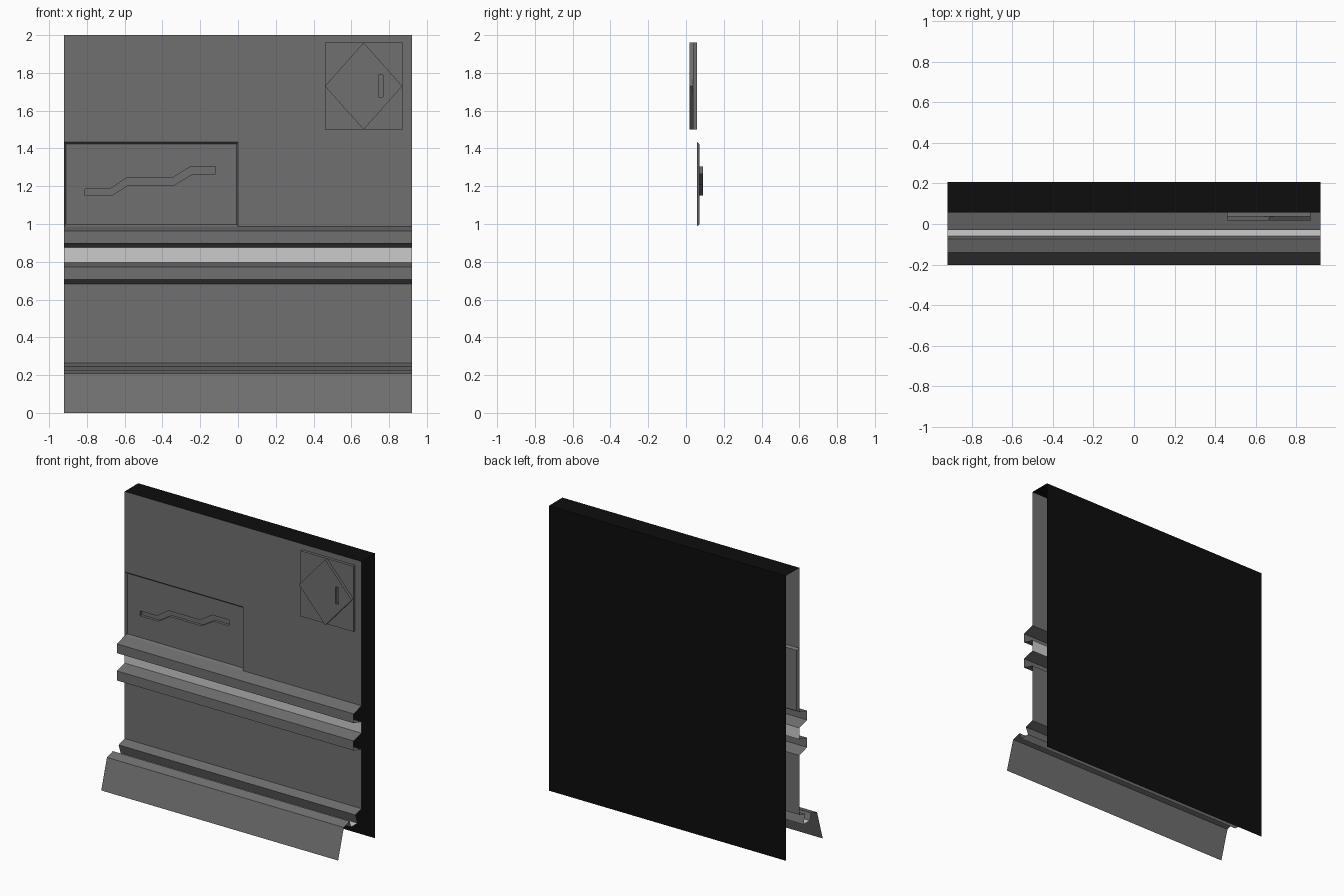
import bpy, bmesh

if "Cube" in bpy.data.objects:
    bpy.data.objects.remove(bpy.data.objects["Cube"])

W = 0.92          # half width
FRONT = 0.057     # wall plane
BACK = 0.207


def material(name, v):
    m = bpy.data.materials.new(name)
    m.diffuse_color = (v, v, v, 1)
    m.use_nodes = True
    m.node_tree.nodes["Principled BSDF"].inputs["Base Color"].default_value = m.diffuse_color
    return m


GREY = material("wall_grey", 0.16)
LIGHT = material("light_strip", 0.6)
BLACK = material("back_black", 0.004)


def make(name, verts, faces, mat):
    me = bpy.data.meshes.new(name)
    me.from_pydata(verts, [], faces)
    me.materials.append(mat)
    ob = bpy.data.objects.new(name, me)
    bpy.context.collection.objects.link(ob)
    return ob


def sweep(name, profile, mat, x0=-W, x1=W):
    """Open strip: (y, z) profile listed top to bottom, extruded along x."""
    n = len(profile)
    verts = [(x, y, z) for x in (x0, x1) for y, z in profile]
    faces = [(i, i + 1, n + i + 1, n + i) for i in range(n - 1)]
    return make(name, verts, faces, mat)


def plate(name, outline, y_front, y_back, mat):
    """Solid plate from an (x, z) outline, counter-clockwise seen from the front."""
    n = len(outline)
    verts = [(x, y, z) for y in (y_front, y_back) for x, z in outline]
    faces = [tuple(range(n)), tuple(reversed(range(n, 2 * n)))]
    faces += [(i, n + i, n + (i + 1) % n, (i + 1) % n) for i in range(n)]
    return make(name, verts, faces, mat)


def rect(x0, x1, z0, z1):
    return [(x0, z0), (x1, z0), (x1, z1), (x0, z1)]


# Black back and top shell
sweep("back_shell", [(BACK, 0), (BACK, 2), (FRONT, 2)], BLACK)

# Upper wall, leaving an opening for the recessed panel on the left
sweep("upper_wall_right", [(FRONT, 2), (FRONT, 0.987)], GREY, 0, W)
sweep("upper_wall_left", [(FRONT, 2), (FRONT, 1.435)], GREY, -W, 0)

# Two rails with a light strip between them
RAIL = -0.03
sweep("upper_rail", [(FRONT, 0.987), (RAIL, 0.963), (RAIL, 0.898), (FRONT, 0.875)], GREY)
sweep("light_strip", [(FRONT, 0.875), (FRONT, 0.795)], LIGHT)
sweep("lower_rail", [(FRONT, 0.795), (RAIL, 0.773), (RAIL, 0.706), (FRONT, 0.682)], GREY)

# Lower wall ending in a lip over the floor light
sweep("lower_wall", [(FRONT, 0.682), (FRONT, 0.265), (-0.01, 0.246), (0.012, 0.18)], GREY)
sweep("floor_light", [(0.012, 0.18), (-0.06, 0.18)], LIGHT)
sweep("skirt", [(-0.06, 0.18), (-0.075, 0.227), (-0.14, 0.208), (-0.203, 0)], GREY)

# Recessed panel: bevelled border, floor and a stepped groove
PANEL, GROOVE = 0.072, 0.091
outer = [(x, FRONT, z) for x, z in rect(-W, 0, 0.987, 1.435)]
inner = [(x, PANEL, z) for x, z in rect(-W + 0.01, -0.008, 0.998, 1.423)]
upper = [(-0.81, 1.185), (-0.68, 1.185), (-0.59, 1.245),
         (-0.345, 1.245), (-0.25, 1.305), (-0.12, 1.305)]
lower = [(-0.81, 1.15), (-0.67, 1.15), (-0.58, 1.207),
         (-0.335, 1.207), (-0.24, 1.265), (-0.12, 1.265)]
loop = lower + upper[::-1]
n = len(loop)
verts = outer + inner + [(x, y, z) for y in (PANEL, GROOVE) for x, z in loop]
faces = [(i, (i + 1) % 4, 4 + (i + 1) % 4, 4 + i) for i in range(4)]
lo = [8 + i for i in range(6)]
up = [8 + n - 1 - i for i in range(6)]
faces += [(4, 5, *reversed(lo)), (7, 4, lo[0], *up, lo[-1], 5, 6)]
faces += [(8 + i, 8 + (i + 1) % n, 8 + n + (i + 1) % n, 8 + n + i) for i in range(n)]
faces += [tuple(8 + n + i for i in range(n))]
make("recessed_panel", verts, faces, GREY)

# Square hatch plate with a raised diamond and a small slot
x0, x1, z0, z1 = 0.46, 0.87, 1.5, 1.96
xm, zm = (x0 + x1) / 2, (z0 + z1) / 2
plate("hatch_plate", rect(x0, x1, z0, z1), 0.038, FRONT, GREY)
diamond = plate("hatch_diamond", [(xm, z0), (x1, zm), (xm, z1), (x0, zm)], 0.018, 0.038, GREY)
cutter = plate("slot_cutter", rect(0.745, 0.767, 1.673, 1.79), 0.0, 0.032, GREY)
cutter.hide_render = True
cutter.hide_viewport = False
cutter.display_type = 'WIRE'
cut = diamond.modifiers.new("slot", 'BOOLEAN')
cut.operation = 'DIFFERENCE'
cut.solver = 'EXACT'
cut.object = cutter
